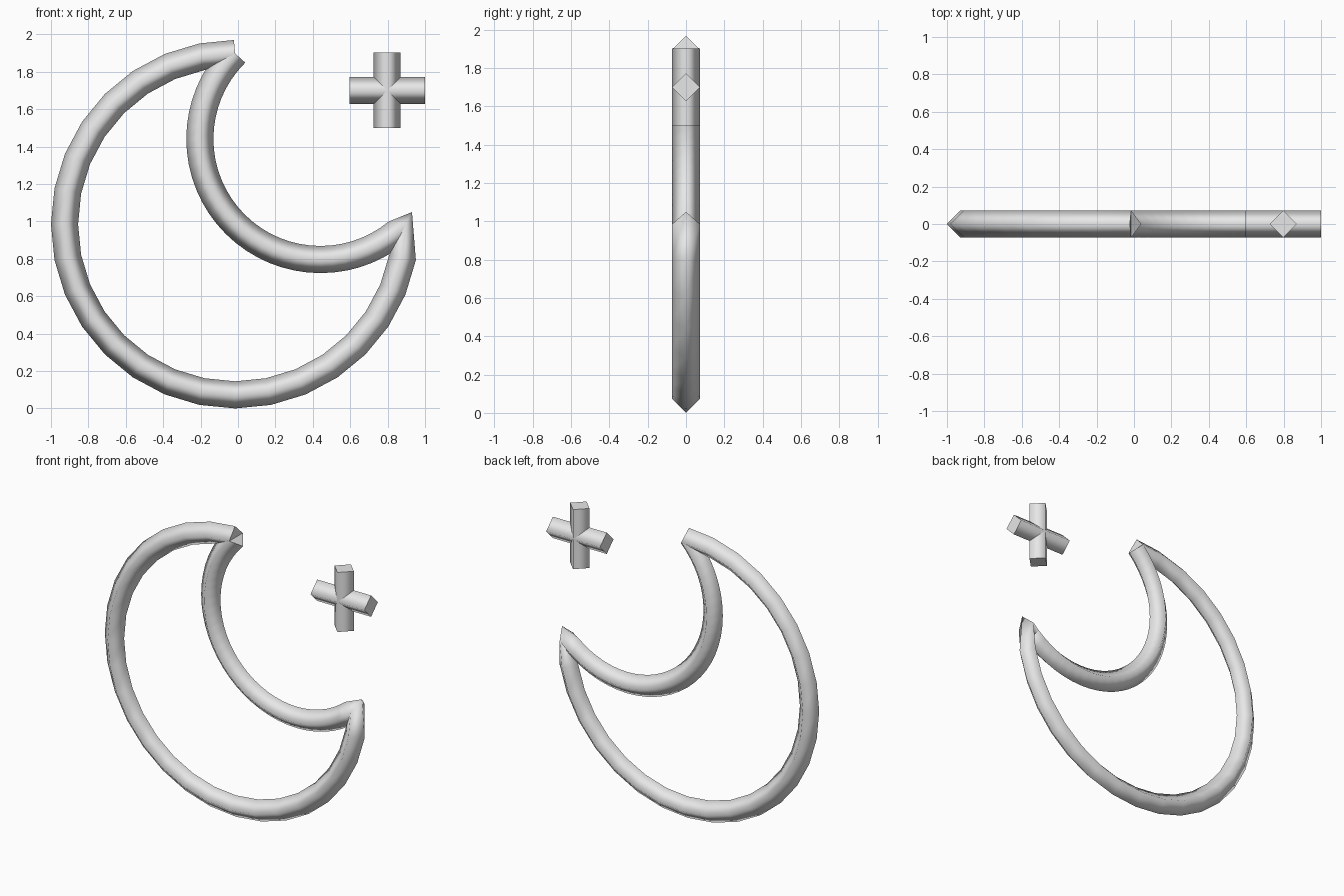
import bpy, bmesh, math
from mathutils import Vector

if "Cube" in bpy.data.objects:
    bpy.data.objects.remove(bpy.data.objects["Cube"])

TUBE = 0.0725      # tube radius (diamond section)
R = 0.9125         # outer arc radius
CX, CZ = -0.015, 0.985

grey = bpy.data.materials.new("light grey")
grey.diffuse_color = (0.8, 0.8, 0.8, 1)
grey.use_nodes = True
grey.node_tree.nodes["Principled BSDF"].inputs["Base Color"].default_value = grey.diffuse_color


def sweep(name, path):
    """Sweep a four-sided diamond along a path of (x, z) points in the y=0 plane."""
    pts = [Vector((x, 0, z)) for x, z in path]
    bm = bmesh.new()
    rings = []
    for i, p in enumerate(pts):
        t = Vector()
        if i > 0:
            t += (p - pts[i - 1]).normalized()
        if i < len(pts) - 1:
            t += (pts[i + 1] - p).normalized()
        t.normalize()
        n = Vector((t.z, 0, -t.x)) * TUBE
        b = Vector((0, TUBE, 0))
        rings.append([bm.verts.new(p + o) for o in (n, b, -n, -b)])
    for a, c in zip(rings, rings[1:]):
        for k in range(4):
            f = bm.faces.new((a[k], a[(k + 1) % 4], c[(k + 1) % 4], c[k]))
            f.smooth = True
    # flat end caps with sharp rims
    for ring in (rings[0], rings[-1]):
        cap = bm.faces.new(ring)
        for e in cap.edges:
            e.smooth = False
    bmesh.ops.recalc_face_normals(bm, faces=bm.faces)
    me = bpy.data.meshes.new(name)
    bm.to_mesh(me)
    bm.free()
    me.materials.append(grey)
    ob = bpy.data.objects.new(name, me)
    bpy.context.collection.objects.link(ob)
    return ob


def arc(cx, cz, r, a0, a1, n):
    angles = [math.radians(a0 + (a1 - a0) * i / n) for i in range(n + 1)]
    return [(cx + r * math.cos(a), cz + r * math.sin(a)) for a in angles]


# crescent: three-quarter outer arc, then half-circle inner arc back to the top
outer = arc(CX, CZ, R, 90, 360, 24)
inner = arc(CX + R / 2, CZ + R / 2, R / math.sqrt(2), 315, 135, 32)
sweep("crescent_outline", outer + inner[1:])

# small plus-shaped star
SX, SZ, H = 0.797, 1.70, 0.202
sweep("star_bar_horizontal", [(SX - H, SZ), (SX + H, SZ)])
sweep("star_bar_vertical", [(SX, SZ - H), (SX, SZ + H)])
